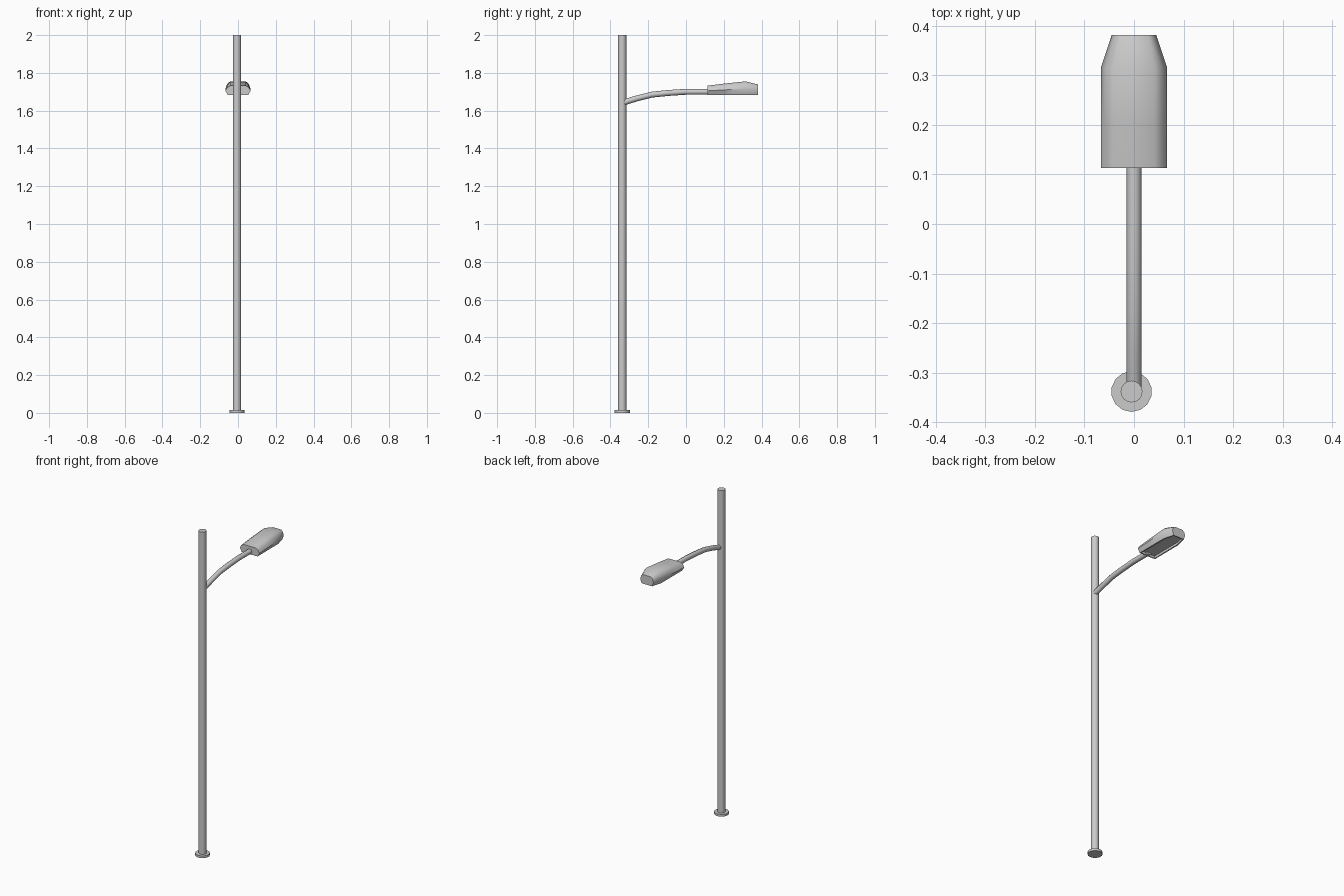
import bpy, bmesh, math

if "Cube" in bpy.data.objects:
    bpy.data.objects.remove(bpy.data.objects["Cube"])

PX, PY = -0.005, -0.338   # pole axis


def cylinder(name, r, z0, z1, sides, bevel=0):
    bpy.ops.mesh.primitive_cylinder_add(vertices=sides, radius=r, depth=z1 - z0,
                                        location=(PX, PY, (z0 + z1) / 2))
    ob = bpy.context.object
    ob.name = name
    if bevel:
        m = ob.modifiers.new("edge", 'BEVEL')
        m.width, m.segments = bevel, 1
    bpy.ops.object.shade_smooth_by_angle(angle=math.radians(40))
    return ob


# Pole and base flange
cylinder("pole", 0.022, 0, 2.0, 16)
cylinder("base_flange", 0.041, 0, 0.014, 14)

# Curved arm
cu = bpy.data.curves.new("arm", 'CURVE')
cu.dimensions = '3D'
cu.bevel_depth, cu.bevel_resolution, cu.use_fill_caps = 0.0155, 2, True
path = [(-0.335, 1.642), (-0.26, 1.665), (-0.18, 1.685), (-0.09, 1.694), (0, 1.70), (0.13, 1.70)]
sp = cu.splines.new('POLY')
sp.points.add(len(path) - 1)
for p, (y, z) in zip(sp.points, path):
    p.co = (0, y, z, 1)
sp.use_smooth = True
bpy.context.collection.objects.link(bpy.data.objects.new("arm", cu))

# Lamp head: hood cross-sections lofted along y (y, half width, top z)
stations = [(0.113, 0.067, 1.732), (0.20, 0.067, 1.743), (0.315, 0.067, 1.755), (0.381, 0.045, 1.739)]
Z0 = 1.683
half = [(0.80, 0.0), (1.0, 0.45), (0.86, 0.80), (0.62, 1.0)]   # width and height fractions
section = half + [(-x, z) for x, z in reversed(half)]
bm = bmesh.new()
rings = [[bm.verts.new((w * x, y, Z0 + (top - Z0) * z)) for x, z in section]
         for y, w, top in stations]
n = len(section)
for a, b in zip(rings, rings[1:]):
    for i in range(n - 1):
        bm.faces.new((a[i], a[i + 1], b[i + 1], b[i]))
bm.faces.new(rings[0])
bm.faces.new(rings[-1])
# Underside with a shallow recess for the light
floor = bm.faces.new([r[0] for r in rings] + [r[-1] for r in reversed(rings)])
bmesh.ops.recalc_face_normals(bm, faces=bm.faces)
bmesh.ops.inset_region(bm, faces=[floor], thickness=0.008)
lens = bmesh.ops.extrude_face_region(bm, geom=[floor])
bmesh.ops.translate(bm, vec=(0, 0, 0.014),
                    verts=[v for v in lens["geom"] if isinstance(v, bmesh.types.BMVert)])
if floor.is_valid:
    bm.faces.remove(floor)
me = bpy.data.meshes.new("lamp_head")
bm.to_mesh(me)
head = bpy.data.objects.new("lamp_head", me)
bpy.context.collection.objects.link(head)
bpy.context.view_layer.objects.active = head
bpy.ops.object.select_all(action='DESELECT')
head.select_set(True)
bpy.ops.object.shade_smooth_by_angle(angle=math.radians(45))
